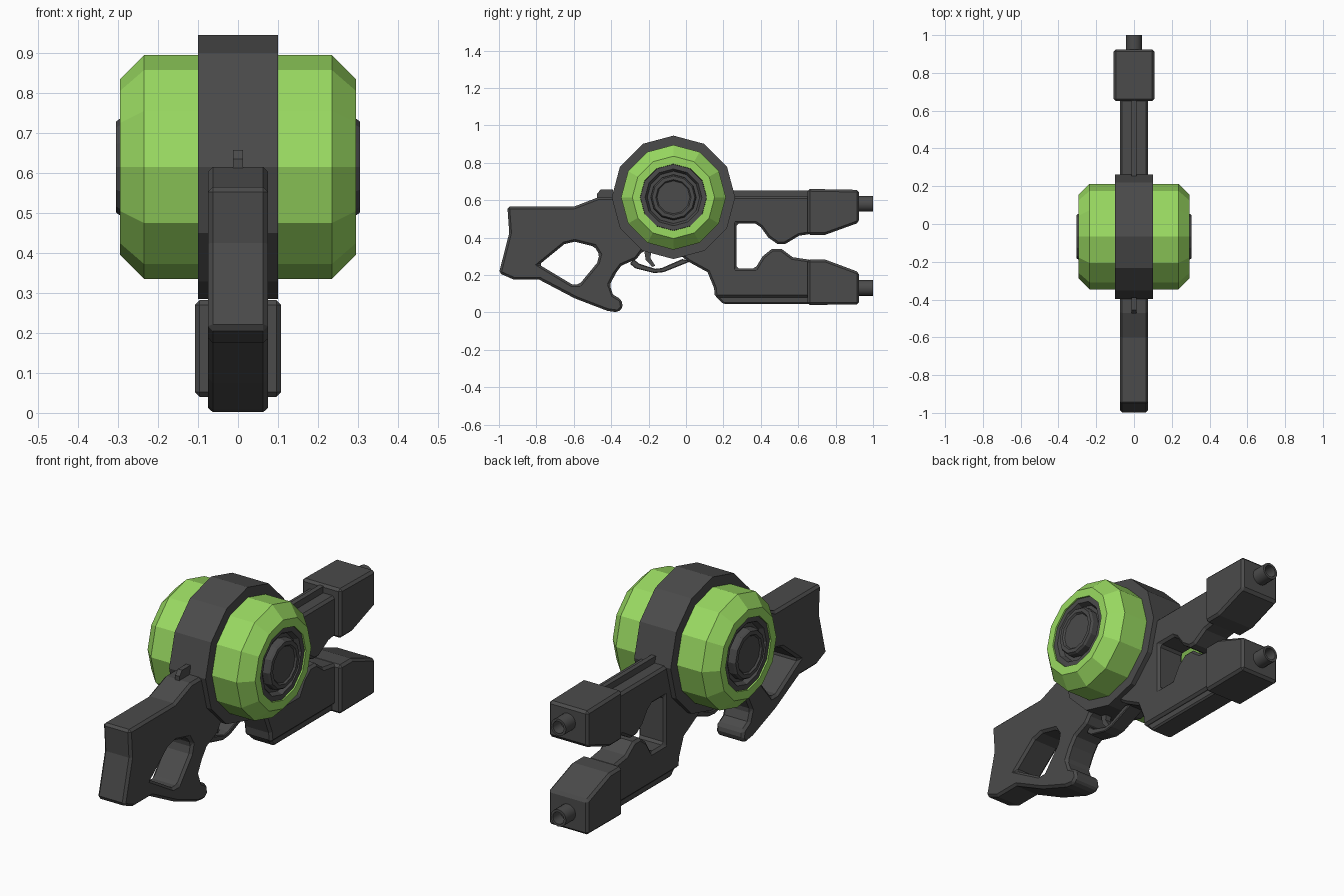
import bpy, bmesh, math
from mathutils import Matrix, Vector

cube = bpy.data.objects.get("Cube")
if cube:
    bpy.data.objects.remove(cube, do_unlink=True)


def material(name, color):
    m = bpy.data.materials.new(name)
    m.use_nodes = True
    m.diffuse_color = color
    m.node_tree.nodes["Principled BSDF"].inputs["Base Color"].default_value = color
    return m


GREY = material("charcoal grey", (0.07, 0.07, 0.07, 1))
GREEN = material("lime green", (0.32, 0.7, 0.12, 1))
DRUM_Y, DRUM_Z = -0.067, 0.615


def finish(name, bm, mat):
    bmesh.ops.recalc_face_normals(bm, faces=bm.faces)
    mesh = bpy.data.meshes.new(name)
    bm.to_mesh(mesh)
    bm.free()
    mesh.materials.append(mat)
    ob = bpy.data.objects.new(name, mesh)
    bpy.context.collection.objects.link(ob)
    return ob


def prism(name, profile, half, bevel=0.012, hole=None):
    """Side profile of (y, z) points, extruded across x, with chamfered edges."""
    bm = bmesh.new()
    face = bm.faces.new([bm.verts.new((-half, y, z)) for y, z in profile])
    side = bmesh.ops.extrude_face_region(bm, geom=[face])["geom"]
    verts = [v for v in side if isinstance(v, bmesh.types.BMVert)]
    bmesh.ops.translate(bm, verts=verts, vec=(2 * half, 0, 0))
    ob = finish(name, bm, GREY)
    if hole:
        cut = ob.modifiers.new("hole", "BOOLEAN")
        cut.operation, cut.solver, cut.object = "DIFFERENCE", "EXACT", hole
    if bevel:
        mod = ob.modifiers.new("chamfer", "BEVEL")
        mod.width, mod.segments = bevel, 1
        mod.limit_method, mod.angle_limit = "ANGLE", math.radians(40)
    return ob


def lathe(name, profile, sides, mat, axis, origin):
    """Profile of (distance, radius) points, spun round an axis."""
    axis = Vector(axis)
    up = Vector((0, 0, 1))
    other = axis.cross(up)
    bm = bmesh.new()
    rings = []
    for d, r in profile:
        ring = []
        for i in range(sides):
            a = math.tau * i / sides
            ring.append(bm.verts.new(Vector(origin) + axis * d
                                     + (up * math.cos(a) + other * math.sin(a)) * r))
        rings.append(ring)
    for lo, hi in zip(rings, rings[1:]):
        for i in range(sides):
            j = (i + 1) % sides
            bm.faces.new((lo[i], lo[j], hi[j], hi[i]))
    bm.faces.new(rings[0])
    bm.faces.new(rings[-1])
    return finish(name, bm, mat)


# Stock and grip, with the thumb opening cut through
opening = prism("grip_opening_cutter", [
    (-.785, .255), (-.65, .365), (-.595, .378), (-.49, .352), (-.463, .31),
    (-.475, .265), (-.57, .15), (-.61, .15)], 0.2, 0)
opening.hide_render = True
opening.hide_viewport = True
prism("stock_and_grip", [
    (-.955, .565), (-.6, .565), (-.47, .615), (-.2, .615), (-.15, .34),
    (-.235, .325), (-.265, .285), (-.345, .25), (-.375, .21), (-.408, .145),
    (-.39, .095), (-.345, .068), (-.337, .025), (-.365, 0), (-.42, .008),
    (-.595, .075), (-.785, .175), (-.92, .175), (-1, .21), (-.945, .425)],
    0.075, hole=opening)

# Forked front frame
prism("front_frame", [
    (-.05, .62), (.67, .62), (.67, .42), (.605, .41), (.53, .365), (.49, .365),
    (.44, .4), (.4, .455), (.37, .475), (.27, .475), (.27, .235), (.37, .235),
    (.41, .3), (.46, .34), (.51, .34), (.57, .295), (.67, .28), (.67, .08),
    (.155, .08), (.15, .13), (.115, .215), (.015, .27), (-.05, .32)], 0.075)
prism("lower_rail", [
    (.155, .13), (.155, .09), (.2, .045), (.67, .045), (.67, .13)], 0.06, 0.008)

# Sighting rail and rear sight
prism("top_rail", [(.2, .6), (.2, .652), (.67, .652), (.67, .6)], 0.012, 0)
prism("rear_sight", [
    (-.475, .6), (-.475, .635), (-.455, .658), (-.39, .658), (-.39, .6)], 0.012, 0)

# Trigger and guard
prism("trigger_guard", [
    (-.3, .26), (-.27, .235), (-.17, .21), (-.12, .215), (.03, .275),
    (-.02, .285), (-.13, .237), (-.165, .233), (-.25, .26), (-.28, .285)], 0.04, 0.004)
prism("trigger", [
    (-.225, .34), (-.215, .28), (-.18, .243), (-.165, .25), (-.19, .29),
    (-.185, .34)], 0.015, 0)

# Muzzle blocks with hollow barrels
prism("upper_muzzle_block", [
    (.65, .66), (.925, .655), (.925, .48), (.745, .415), (.65, .415)], 0.108)
prism("lower_muzzle_block", [
    (.65, .282), (.745, .282), (.925, .215), (.925, .042), (.65, .04)], 0.108)
for name, z in (("upper_barrel", .58), ("lower_barrel", .13)):
    ob = lathe(name, [(.9, .042), (1, .042), (1, .03), (.94, .03)], 16, GREY,
               (0, 1, 0), (0, 0, z))
    bpy.ops.object.select_all(action="DESELECT")
    ob.select_set(True)
    bpy.context.view_layer.objects.active = ob
    bpy.ops.object.shade_smooth_by_angle(angle=math.radians(30))

# Central drum housing, with a green drum and a hub on each side
center = (0, DRUM_Y, DRUM_Z)
lathe("drum_housing", [(-.1, .33), (.1, .33)], 12, GREY, (1, 0, 0), center)
for side, s in (("left", 1), ("right", -1)):
    lathe(side + "_drum", [
        (.09, .28), (.235, .28), (.295, .22), (.295, .178), (.25, .178)],
        12, GREEN, (s, 0, 0), center)
    lathe(side + "_hub", [
        (.24, .179), (.288, .177), (.288, .152), (.265, .14), (.265, .122),
        (.295, .121), (.305, .114), (.305, .095), (.297, .088)],
        12, GREY, (s, 0, 0), center)
